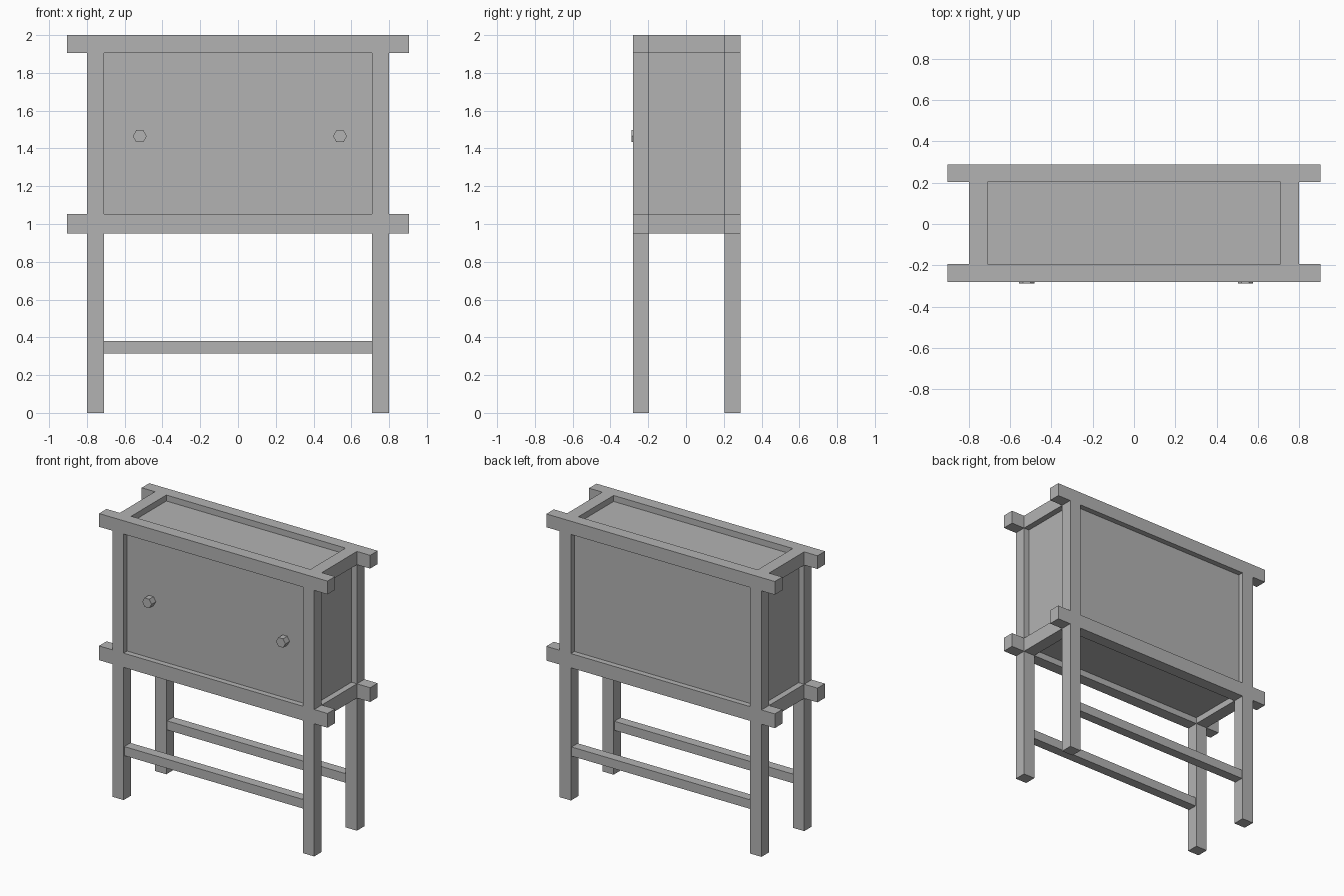
import bpy
import math

old = bpy.data.objects.get("Cube")
if old:
    bpy.data.objects.remove(old, do_unlink=True)

grey = bpy.data.materials.new("plain_grey")
grey.use_nodes = True
grey.diffuse_color = (0.45, 0.45, 0.45, 1)
grey.node_tree.nodes["Principled BSDF"].inputs["Base Color"].default_value = (0.45, 0.45, 0.45, 1)


def box(name, x, y, z):
    """Box spanning the given (low, high) ranges."""
    spans = (x, y, z)
    bpy.ops.mesh.primitive_cube_add(size=1, location=[(a + b) / 2 for a, b in spans])
    ob = bpy.context.object
    ob.name = name
    for v in ob.data.vertices:
        for i, (a, b) in enumerate(spans):
            v.co[i] *= b - a
    ob.data.materials.append(grey)
    return ob


INNER, OUTER, REACH = 0.71, 0.80, 0.905
FRONT, BACK = (-0.28, -0.195), (0.203, 0.288)
LOWER, UPPER = (0.95, 1.052), (1.905, 2.0)

# Front and back frames: legs, posts, long rails and stretchers
for side, y in (("front", FRONT), ("back", BACK)):
    for hand, s in (("left", 1), ("right", -1)):
        x = tuple(sorted((s * INNER, s * OUTER)))
        box(f"{side}_{hand}_leg", x, y, (0, LOWER[0]))
        box(f"{side}_{hand}_post", x, y, (LOWER[1], UPPER[0]))
    for level, z in (("lower", LOWER), ("upper", UPPER)):
        box(f"{side}_{level}_rail", (-REACH, REACH), y, z)
    box(f"{side}_stretcher", (-INNER, INNER), (y[0] + 0.008, y[1] - 0.008), (0.315, 0.38))

# Short rails joining the two frames
for hand, s in (("left", 1), ("right", -1)):
    for level, z in (("lower", LOWER), ("upper", UPPER)):
        box(f"{hand}_{level}_side_rail", tuple(sorted((s * INNER, s * OUTER))),
            (FRONT[1], BACK[0]), z)

# Cabinet panels, set back inside the frame
box("cabinet_body", (-0.757, 0.757), (-0.24, 0.248), (0.995, 1.957))

# Six-sided door knobs
for hand, x in (("left", 0.54), ("right", -0.52)):
    bpy.ops.mesh.primitive_cylinder_add(
        vertices=6, radius=0.037, depth=0.058, location=(x, -0.259, 1.465),
        rotation=(math.pi / 2, math.pi / 6, 0))
    knob = bpy.context.object
    knob.name = f"{hand}_knob"
    knob.data.materials.append(grey)
